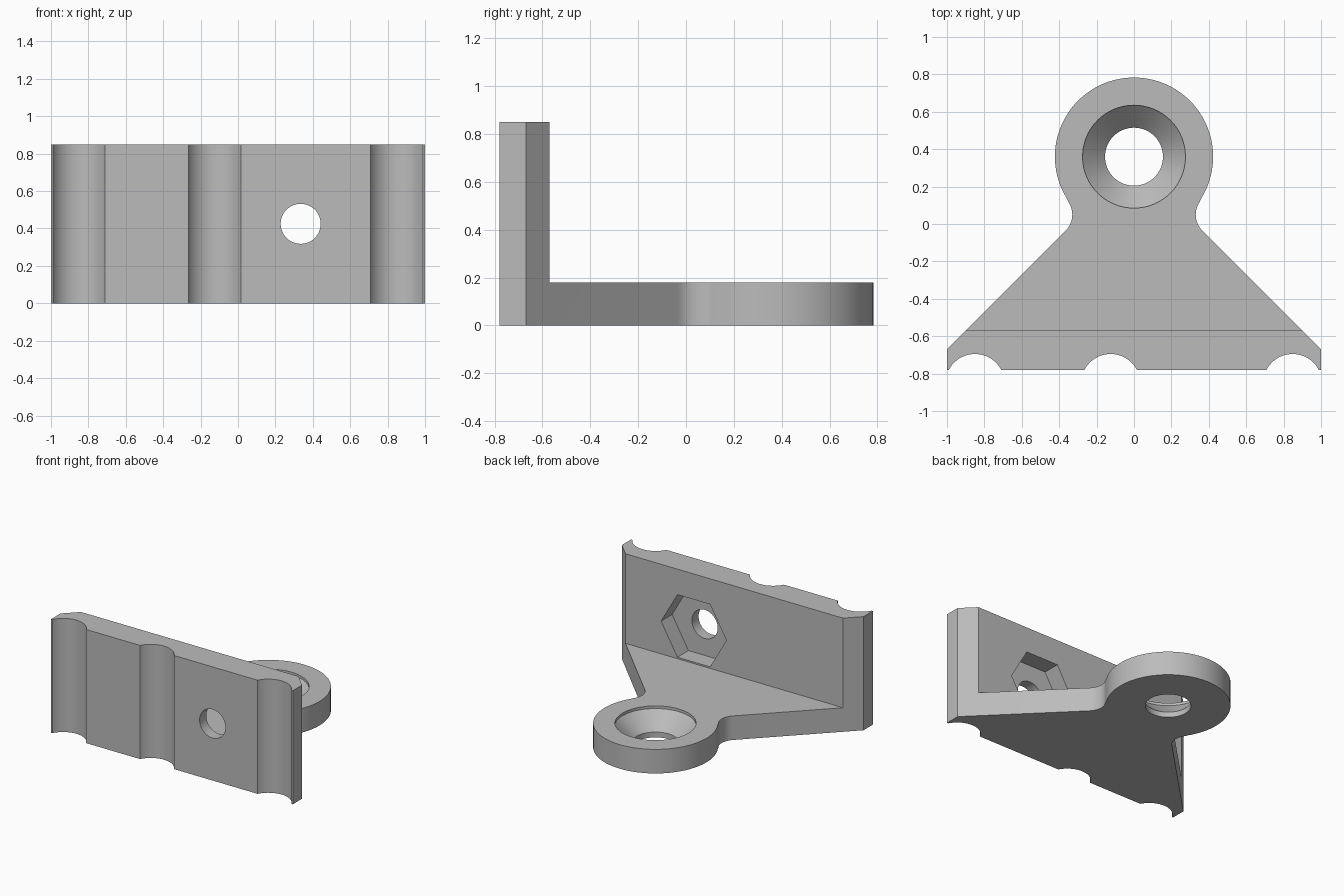
import bpy
import bmesh
from math import sin, cos, pi, radians
from mathutils import Matrix

if "Cube" in bpy.data.objects:
    bpy.data.objects.remove(bpy.data.objects["Cube"], do_unlink=True)

FRONT, BACK, HEIGHT, PLATE = -0.78, -0.57, 0.85, 0.18
EYE_Y, EYE_R = 0.36, 0.423
BOLT_X, BOLT_Z = 0.335, 0.425

grey = bpy.data.materials.new("grey")
grey.use_nodes = True
grey.diffuse_color = (0.5, 0.5, 0.5, 1)
grey.node_tree.nodes["Principled BSDF"].inputs["Base Color"].default_value = (0.5, 0.5, 0.5, 1)


def arc(cx, cy, r, start, end, n):
    angles = [radians(start + (end - start) * i / n) for i in range(n + 1)]
    return [(cx + r * cos(a), cy + r * sin(a)) for a in angles]


def finish(name, bm):
    bmesh.ops.recalc_face_normals(bm, faces=bm.faces)
    mesh = bpy.data.meshes.new(name)
    bm.to_mesh(mesh)
    bm.free()
    mesh.materials.append(grey)
    ob = bpy.data.objects.new(name, mesh)
    bpy.context.collection.objects.link(ob)
    return ob


def loft(name, rings):
    """Skin a stack of equal-sized rings of 3D points and cap both ends."""
    bm = bmesh.new()
    loops = [[bm.verts.new(p) for p in ring] for ring in rings]
    for low, high in zip(loops, loops[1:]):
        for i in range(len(low)):
            j = (i + 1) % len(low)
            bm.faces.new((low[i], low[j], high[j], high[i]))
    bm.faces.new(loops[0][::-1])
    bm.faces.new(loops[-1])
    return finish(name, bm)


def bore(name, profile, sides, matrix):
    """Turned cutter from (radius, height) pairs."""
    rings = [[matrix @ Matrix.Translation((x, y, z)).translation
              for x, y in arc(0, 0, r, 0, 360, sides)[:-1]] for r, z in profile]
    return loft(name, rings)


# Outline seen from above: grooved front edge, sloping sides, round eye
outline = [(-1, FRONT)]
for x in (-0.85, -0.125, 0.848):
    outline += arc(x, -0.853, 0.158, 152.4, 27.6, 24)
outline += [(1, FRONT), (1, -0.67)]
neck = arc(0.45, 0.05, 0.12, 225, 145.4, 14)
outline += neck
outline += arc(0, EYE_Y, EYE_R, -34.6, 214.6, 72)[1:-1]
outline += [(-x, y) for x, y in reversed(neck)]
outline.append((-1, -0.67))
bracket = loft("bracket", [[(x, y, z) for x, y in outline] for z in (0, HEIGHT)])

# Space above the plate, behind the wall
bm = bmesh.new()
bmesh.ops.create_cube(bm, size=2)
bmesh.ops.transform(bm, verts=bm.verts,
                    matrix=Matrix.Translation((0, BACK + 1, PLATE + 1)) @ Matrix.Diagonal((1.5, 1, 1, 1)))
cutters = [finish("clearance_cutter", bm)]

# Countersunk hole in the eye
cutters.append(bore("countersink_cutter",
                    [(0.155, -0.1), (0.155, 0.04), (0.275, 0.16), (0.275, 0.3)],
                    64, Matrix.Translation((0, EYE_Y, 0))))

# Bolt hole through the wall with a hexagonal nut pocket behind
along_y = Matrix.Translation((BOLT_X, BACK, BOLT_Z)) @ Matrix.Rotation(-pi / 2, 4, 'X')
cutters.append(bore("bolt_hole_cutter", [(0.107, -0.5), (0.107, 0.2)], 48, along_y))
cutters.append(bore("nut_pocket_cutter", [(0.27, -0.13), (0.27, 0.2)], 6, along_y))

bpy.ops.object.select_all(action='DESELECT')
bpy.context.view_layer.objects.active = bracket
bracket.select_set(True)
for cutter in cutters:
    cutter.hide_render = True
    mod = bracket.modifiers.new(cutter.name, 'BOOLEAN')
    mod.operation = 'DIFFERENCE'
    mod.solver = 'EXACT'
    mod.object = cutter
    bpy.ops.object.modifier_apply(modifier=mod.name)
    bpy.data.objects.remove(cutter, do_unlink=True)

bpy.ops.object.shade_smooth_by_angle(angle=radians(25))
